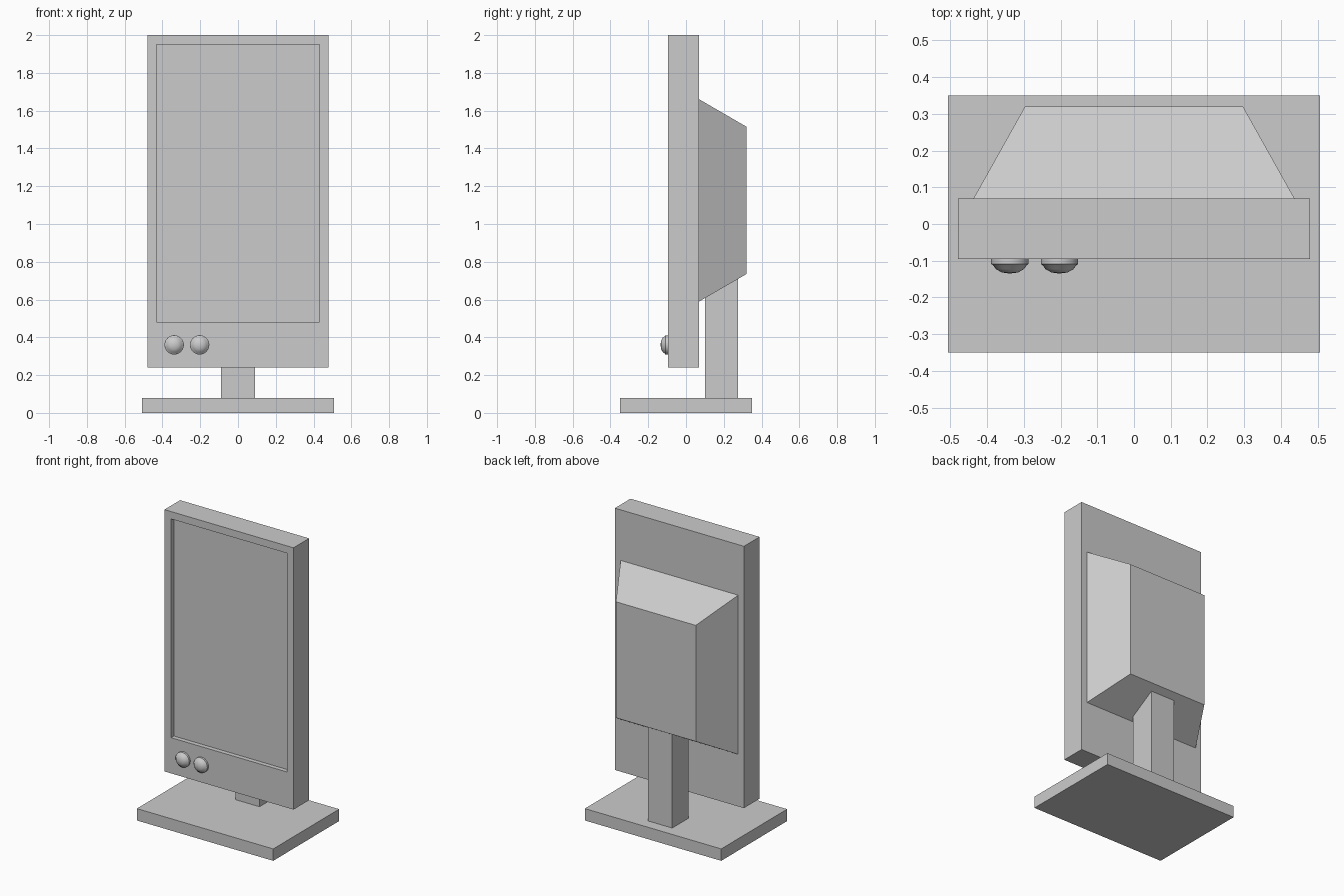
import bpy, bmesh, math
from mathutils import Vector, Matrix

if "Cube" in bpy.data.objects:
    bpy.data.objects.remove(bpy.data.objects["Cube"])


def finish(name, bm):
    bmesh.ops.recalc_face_normals(bm, faces=bm.faces)
    mesh = bpy.data.meshes.new(name)
    bm.to_mesh(mesh)
    bm.free()
    obj = bpy.data.objects.new(name, mesh)
    bpy.context.collection.objects.link(obj)
    return obj


def box_mesh(lo, hi):
    lo, hi = Vector(lo), Vector(hi)
    bm = bmesh.new()
    bmesh.ops.create_cube(bm, size=1)
    for v in bm.verts:
        v.co = (lo + hi) / 2 + v.co * (hi - lo)
    return bm


def face_towards(bm, y):
    bm.normal_update()
    return next(f for f in bm.faces if f.normal.y * y > 0.9)


# Foot plate and upright
finish("base", box_mesh((-0.507, -0.35, 0), (0.507, 0.35, 0.08)))
finish("neck", box_mesh((-0.09, 0.10, 0.08), (0.09, 0.275, 0.76)))

# Display panel with recessed screen
bm = box_mesh((-0.48, -0.096, 0.24), (0.48, 0.07, 2.0))
front = face_towards(bm, -1)
bmesh.ops.inset_individual(bm, faces=[front], thickness=0.07)
for v in front.verts:
    if v.co.z < 1:
        v.co.z = 0.48
screen = bmesh.ops.extrude_discrete_faces(bm, faces=[front])["faces"][0]
bmesh.ops.translate(bm, verts=screen.verts, vec=(0, 0.03, 0))
finish("display_panel", bm)

# Tapered rear housing
bm = box_mesh((-0.437, 0.07, 0.59), (0.437, 0.32, 1.66))
for v in face_towards(bm, 1).verts:
    v.co.x = math.copysign(0.297, v.co.x)
    v.co.z = 1.515 if v.co.z > 1 else 0.735
finish("rear_housing", bm)

# Domed control knobs, turned around the y axis
profile = [(0, -0.09), (0.051, -0.09), (0.051, -0.109), (0.046, -0.112),
           (0.038, -0.123), (0.022, -0.132), (0, -0.135)]
for i, x in enumerate((-0.338, -0.203)):
    bm = bmesh.new()
    verts = [bm.verts.new((r, y, 0)) for r, y in profile]
    edges = [bm.edges.new(pair) for pair in zip(verts, verts[1:])]
    bmesh.ops.spin(bm, geom=verts + edges, cent=(0, 0, 0), axis=(0, 1, 0),
                   angle=math.tau, steps=24)
    bmesh.ops.remove_doubles(bm, verts=bm.verts, dist=0.0005)
    bmesh.ops.transform(bm, matrix=Matrix.Translation((x, 0, 0.36)), verts=bm.verts)
    knob = finish(f"knob_{i + 1}", bm)
    bpy.ops.object.select_all(action="DESELECT")
    knob.select_set(True)
    bpy.context.view_layer.objects.active = knob
    bpy.ops.object.shade_smooth_by_angle(angle=math.radians(30))
